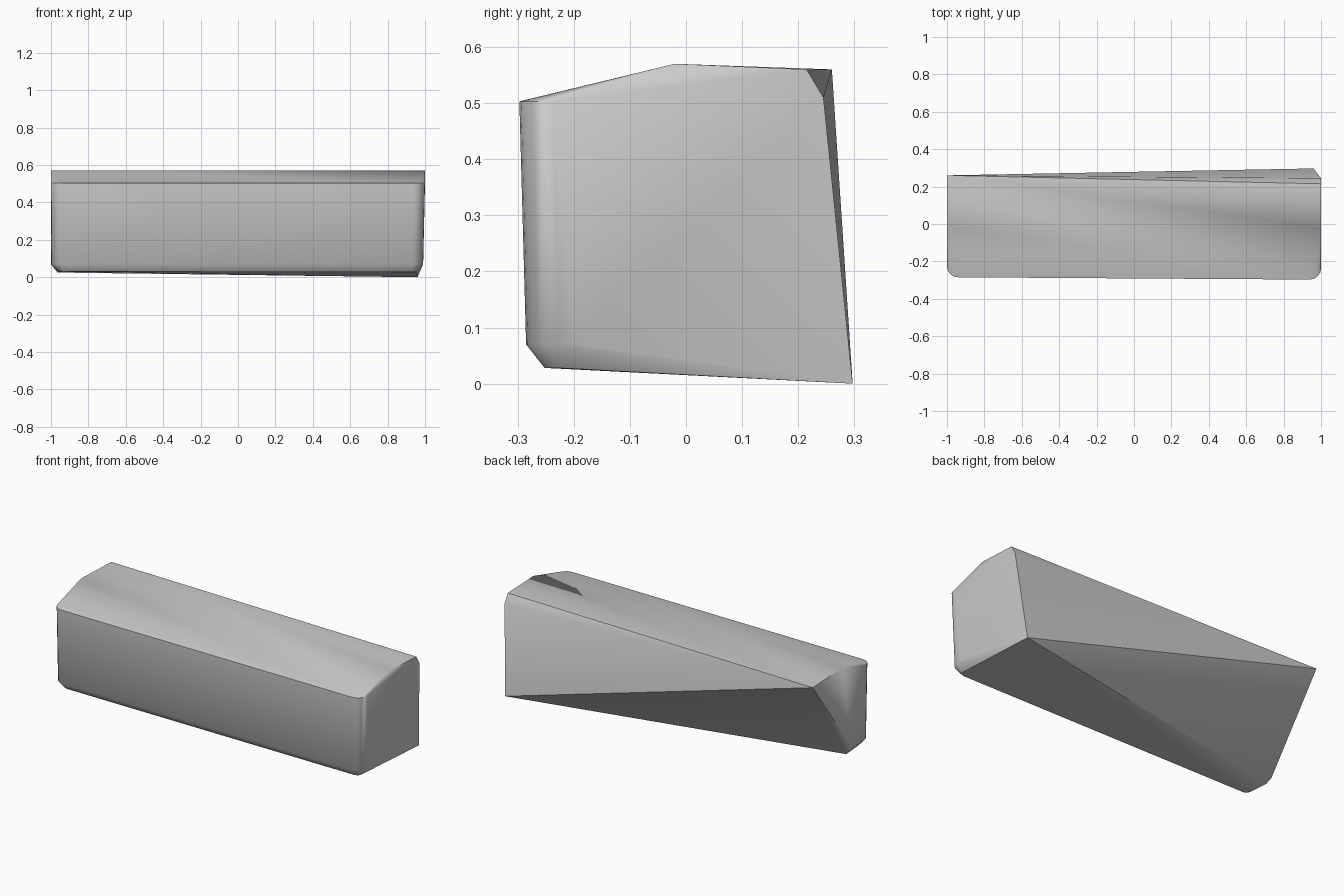
import bpy, bmesh
from math import sin, cos, pi

if "Cube" in bpy.data.objects:
    bpy.data.objects.remove(bpy.data.objects["Cube"])

grey = bpy.data.materials.new("light grey")
grey.use_nodes = True
colour = (0.6, 0.6, 0.6, 1)
grey.diffuse_color = colour
grey.node_tree.nodes["Principled BSDF"].inputs["Base Color"].default_value = colour


def corner(x, y, z, radius, steps=5):
    """Rounded front corner: points from the end face round to the front."""
    side = 1 if x > 0 else -1
    for i in range(steps + 1):
        a = i / steps * pi / 2
        yield (x - side * radius * (1 - cos(a)),
               y + radius * (1 - sin(a)), z)


# Rounded front corners, top rim and lower rim
points = []
for x, y, z in [(1, -0.297, 0.503), (-1, -0.285, 0.503),
                (0.99, -0.285, 0.07), (-0.998, -0.275, 0.07)]:
    points += corner(x, y, z, 0.06)

# Chamfered foot along the front
points += corner(0.955, -0.252, 0.028, 0.025, 2)
points += corner(-0.96, -0.245, 0.03, 0.025, 2)

# Ridge along the top, shared by both ends
points += [(x, -0.02, 0.57) for x in (-1, 1)]

# Back: clipped corner and low heel on the left, raised corner on the right
points += [(1, 0.215, 0.56), (1, 0.245, 0.51), (0.96, 0.297, 0),
           (0.99, -0.2, 0.07),
           (-1, 0.26, 0.56), (-1, -0.1, 0.07), (-0.965, -0.1, 0.025)]

# Wrap the shell around the outline
bm = bmesh.new()
for p in points:
    bm.verts.new(p)
hull = bmesh.ops.convex_hull(bm, input=bm.verts)
loose = {g for g in hull["geom_interior"] + hull["geom_unused"]
         if isinstance(g, bmesh.types.BMVert)}
bmesh.ops.delete(bm, geom=list(loose), context='VERTS')
bmesh.ops.dissolve_limit(bm, angle_limit=0.01, verts=bm.verts, edges=bm.edges)
bmesh.ops.recalc_face_normals(bm, faces=bm.faces)
mesh = bpy.data.meshes.new("block")
bm.to_mesh(mesh)
bm.free()

block = bpy.data.objects.new("block", mesh)
bpy.context.collection.objects.link(block)
mesh.materials.append(grey)
bpy.context.view_layer.objects.active = block
block.select_set(True)
bpy.ops.object.shade_smooth_by_angle(angle=0.72)
